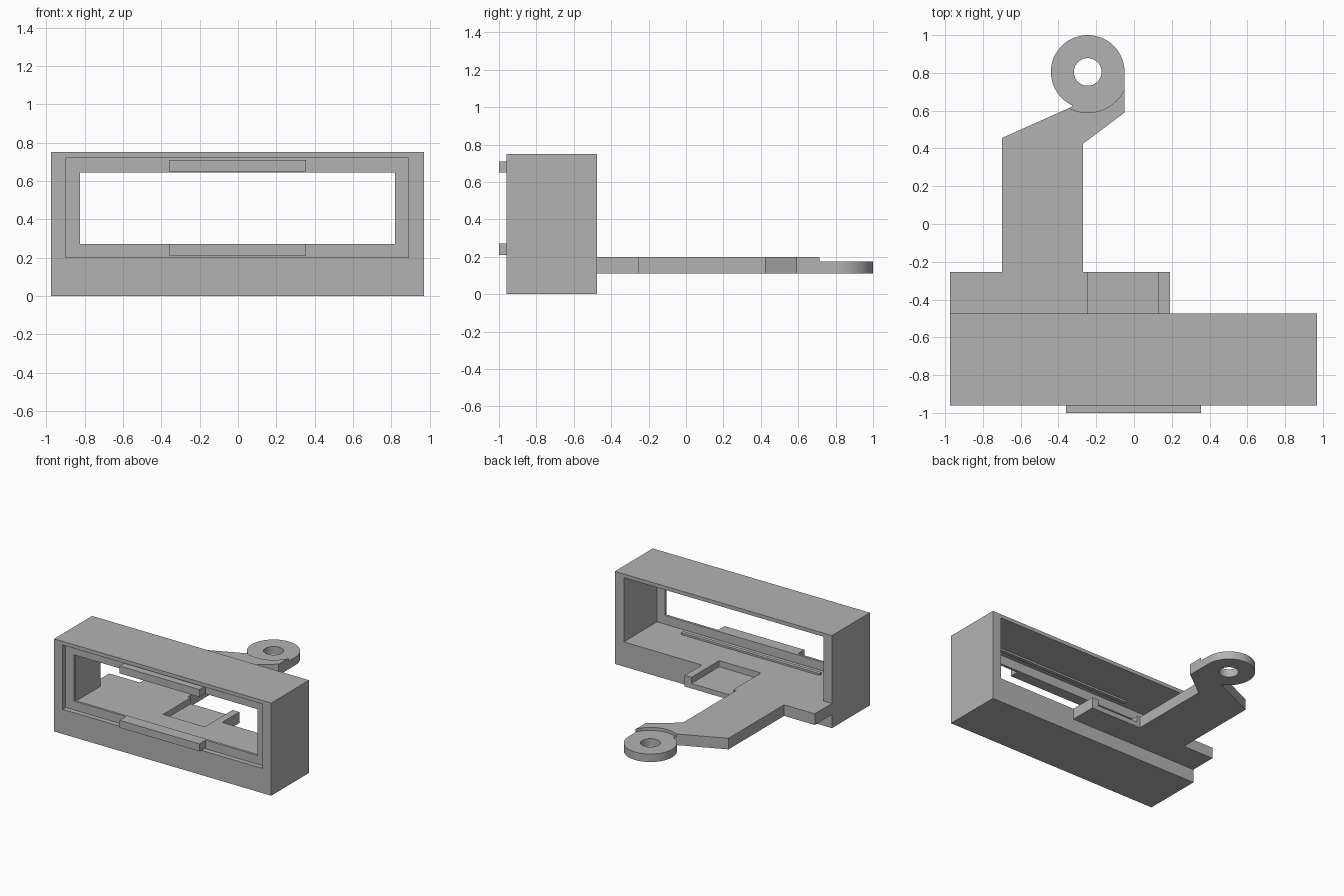
import bpy, bmesh

old = bpy.data.objects.get("Cube")
if old:
    bpy.data.objects.remove(old, do_unlink=True)

grey = bpy.data.materials.new("plain grey")
grey.use_nodes = True
colour = (0.45, 0.45, 0.45, 1)
grey.diffuse_color = colour
grey.node_tree.nodes["Principled BSDF"].inputs["Base Color"].default_value = colour


def finish(name, bm):
    bmesh.ops.recalc_face_normals(bm, faces=bm.faces[:])
    mesh = bpy.data.meshes.new(name)
    bm.to_mesh(mesh)
    bm.free()
    mesh.materials.append(grey)
    obj = bpy.data.objects.new(name, mesh)
    bpy.context.collection.objects.link(obj)
    return obj


def box(name, x, y, z):
    bm = bmesh.new()
    bmesh.ops.create_cube(bm, size=1)
    for v in bm.verts:
        v.co = [r[0] if c < 0 else r[1] for c, r in zip(v.co, (x, y, z))]
    return finish(name, bm)


def prism(name, points, z):
    bm = bmesh.new()
    face = bm.faces.new([bm.verts.new((px, py, z[0])) for px, py in points])
    out = bmesh.ops.extrude_face_region(bm, geom=[face])
    top = [g for g in out["geom"] if isinstance(g, bmesh.types.BMVert)]
    bmesh.ops.translate(bm, verts=top, vec=(0, 0, z[1] - z[0]))
    return finish(name, bm)


def disc(name, radius, z):
    bm = bmesh.new()
    bmesh.ops.create_cone(bm, cap_ends=True, segments=64, radius1=radius,
                          radius2=radius, depth=z[1] - z[0])
    bmesh.ops.translate(bm, verts=bm.verts[:],
                        vec=(RING[0], RING[1], (z[0] + z[1]) / 2))
    return finish(name, bm)


def combine(obj, tool, operation="DIFFERENCE"):
    mod = obj.modifiers.new("bool", "BOOLEAN")
    mod.operation, mod.solver, mod.object = operation, "EXACT", tool
    bpy.context.view_layer.update()
    graph = bpy.context.evaluated_depsgraph_get()
    mesh = bpy.data.meshes.new_from_object(obj.evaluated_get(graph))
    obj.modifiers.clear()
    obj.data = mesh
    bpy.data.objects.remove(tool, do_unlink=True)


RING = (-0.245, 0.805)
BACK = -0.475
PLATE_Z = (0.11, 0.2)
inner_x, inner_z = (-0.9, 0.89), (0.2, 0.72)

# Display frame: shallow front recess, deep rear cavity, thin web with window
frame = box("display_frame", (-0.975, 0.97), (-0.96, BACK), (0, 0.75))
combine(frame, box("front_recess", inner_x, (-1.1, -0.92), inner_z))
combine(frame, box("rear_cavity", inner_x, (-0.9, -0.3), inner_z))
combine(frame, box("window", (-0.825, 0.82), (-1.1, -0.6), (0.27, 0.645)))

# Mounting plate behind the frame
plate = box("mounting_plate", (-0.975, 0.19), (BACK, -0.255), PLATE_Z)

# Open pocket shared by frame floor and plate
for part in (frame, plate):
    combine(part, box("pocket", (-0.245, 0.13), (-0.61, -0.1), (0.15, 0.3)))

# Clips on the front and retaining ridges inside
for side, z in (("lower", (0.21, 0.27)), ("upper", (0.65, 0.71))):
    box(side + "_front_clip", (-0.36, 0.355), (-1, -0.92), z)
for side, z in (("lower", (0.2, 0.215)), ("upper", (0.705, 0.72))):
    box(side + "_inner_ridge", (-0.62, 0.62), (-0.85, -0.82), z)

# Bent arm ending in a thinner ring
arm = prism("support_arm", [(-0.7, -0.255), (-0.27, -0.255), (-0.27, 0.425),
                            (-0.05, 0.59), RING and (-0.05, RING[1]), RING,
                            (-0.33, 0.62), (-0.7, 0.455)], PLATE_Z)
combine(arm, disc("ring_clearance", 0.215, (0.175, 0.3)))
combine(arm, disc("ring", 0.195, (PLATE_Z[0], 0.175)), "UNION")
combine(arm, disc("ring_hole", 0.073, (0, 0.4)))

bpy.ops.object.select_all(action="DESELECT")
arm.select_set(True)
bpy.context.view_layer.objects.active = arm
bpy.ops.object.shade_smooth_by_angle()
